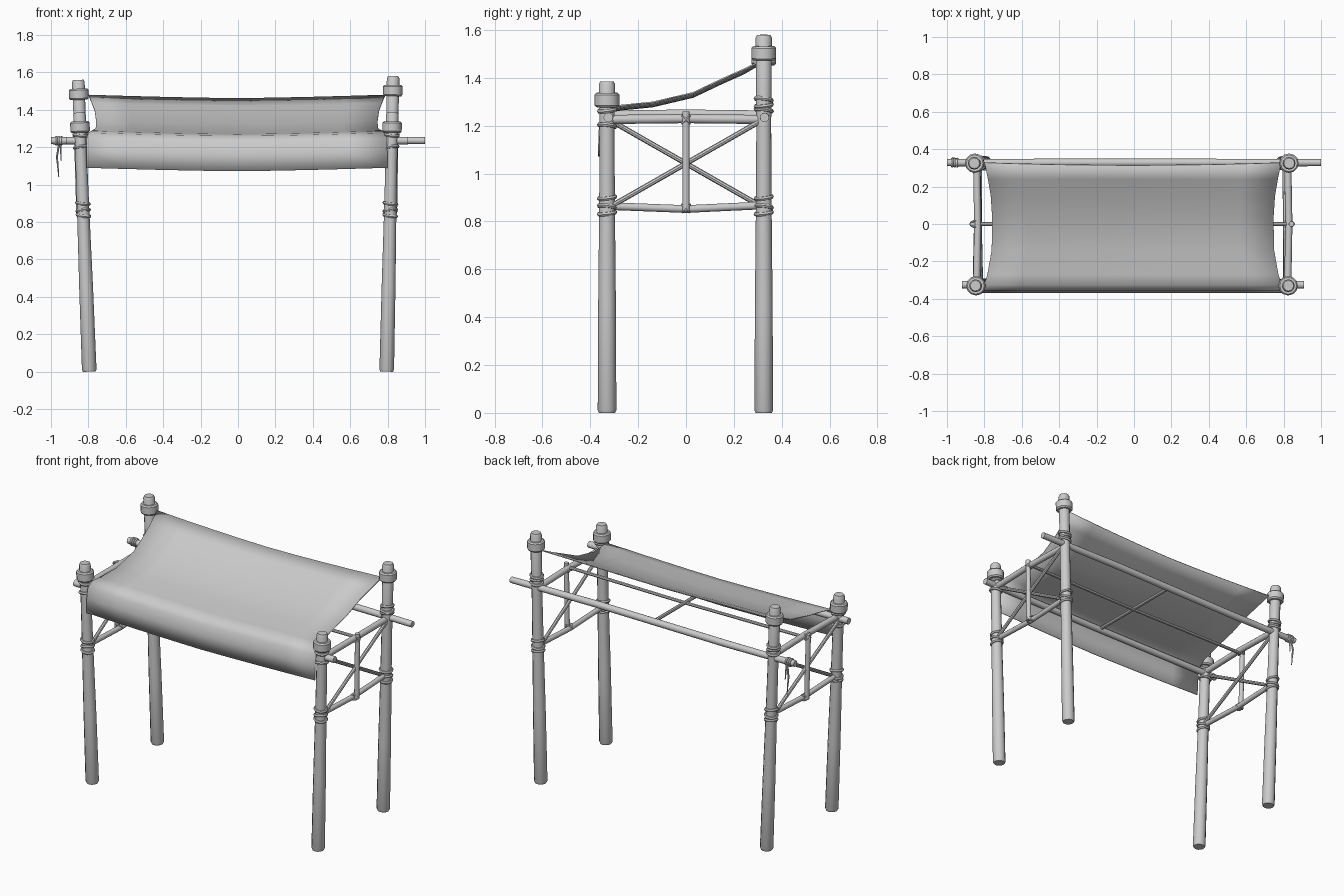
import bpy
import bmesh
import math
from mathutils import Vector, Matrix

cube = bpy.data.objects.get("Cube")
if cube:
    bpy.data.objects.remove(cube)

grey = bpy.data.materials.new("plain grey")
grey.use_nodes = True
grey.diffuse_color = (0.6, 0.6, 0.6, 1)
grey.node_tree.nodes["Principled BSDF"].inputs["Base Color"].default_value = (0.6, 0.6, 0.6, 1)


def finish(name, bm):
    """Turn a bmesh into a smooth shaded object."""
    bmesh.ops.recalc_face_normals(bm, faces=bm.faces)
    mesh = bpy.data.meshes.new(name)
    bm.to_mesh(mesh)
    bm.free()
    obj = bpy.data.objects.new(name, mesh)
    bpy.context.collection.objects.link(obj)
    mesh.materials.append(grey)
    bpy.ops.object.select_all(action='DESELECT')
    obj.select_set(True)
    bpy.context.view_layer.objects.active = obj
    bpy.ops.object.shade_smooth_by_angle(angle=math.radians(40))
    return obj


def tube(name, points, radii, sides=12):
    """Loft round sections along a path, with closed ends."""
    pts = [Vector(p) for p in points]
    if not isinstance(radii, (list, tuple)):
        radii = [radii] * len(pts)
    bm = bmesh.new()
    rings = []
    for i, (p, r) in enumerate(zip(pts, radii)):
        along = pts[min(i + 1, len(pts) - 1)] - pts[max(i - 1, 0)]
        turn = along.to_track_quat('Z', 'Y')
        rings.append([bm.verts.new(p + turn @ Vector((r * math.cos(a), r * math.sin(a), 0)))
                      for a in (math.tau * k / sides for k in range(sides))])
    for lower, upper in zip(rings, rings[1:]):
        for k in range(sides):
            n = (k + 1) % sides
            bm.faces.new((lower[k], lower[n], upper[n], upper[k]))
    bm.faces.new(rings[0])
    bm.faces.new(rings[-1])
    return finish(name, bm)


def rope_ring(name, centre, radius, axis=(0, 0, 1), thick=0.009):
    """One turn of rope around a pole."""
    bm = bmesh.new()
    turn = Vector(axis).to_track_quat('Z', 'Y')
    around, section = 14, 6
    grid = []
    for i in range(around):
        a = math.tau * i / around
        row = []
        for j in range(section):
            b = math.tau * j / section
            d = radius + thick * math.cos(b)
            local = Vector((d * math.cos(a), d * math.sin(a), thick * math.sin(b)))
            row.append(bm.verts.new(Vector(centre) + turn @ local))
        grid.append(row)
    for i in range(around):
        for j in range(section):
            a, b = (i + 1) % around, (j + 1) % section
            bm.faces.new((grid[i][j], grid[a][j], grid[a][b], grid[i][b]))
    return finish(name, bm)


# Leaning posts with collars and rope lashings
def post_x(side, z):
    return side * (0.795 + 0.03 * z) - 0.008 * z


def post(side, y, top, label):
    def at(z):
        return (post_x(side, z), y, z)
    heights = [0, 0.012, 0.45, 0.85, 1.2, top - 0.012, top]
    tube(label + "_post", [at(z) for z in heights],
         [0.034, 0.039, 0.037, 0.033, 0.031, 0.034, 0.028])
    c = top - 0.077
    tube(label + "_collar", [at(c + d) for d in (-0.03, -0.022, 0.022, 0.03)],
         [0.045, 0.052, 0.052, 0.045])
    turns = [0.835, 0.862, 0.9] + ([1.265, 1.285, 1.31] if y > 0 else [1.2, 1.265])
    for i, z in enumerate(turns):
        tilt = 0.12 * (-1) ** i
        rope_ring(label + "_lashing", at(z), 0.034, (tilt, -tilt, 1))


for side, word in ((1, "left"), (-1, "right")):
    post(side, -0.33, 1.385, "front_" + word)
    post(side, 0.325, 1.58 if side > 0 else 1.56, "rear_" + word)

# Long rails and the middle grid
tube("rear_rail", [(-1, 0.328, 1.235), (-0.5, 0.328, 1.232), (0.4, 0.328, 1.24), (1, 0.328, 1.235)],
     [0.019, 0.021, 0.021, 0.019])
tube("front_rail", [(-0.92, -0.325, 1.235), (0, -0.325, 1.232), (0.91, -0.325, 1.235)], 0.02)
tube("middle_rail", [(-0.85, 0, 1.235), (0, 0, 1.228), (0.84, 0, 1.235)], 0.01, 8)
tube("cross_rail", [(0, -0.33, 1.235), (0, 0.33, 1.235)], 0.011, 8)

# Braced side frames
for side, word in ((1, "left"), (-1, "right")):
    high, low = post_x(side, 1.23), post_x(side, 0.86)
    lift = 1.226 if side > 0 else 1.245
    tube(word + "_upper_bar", [(high, -0.34, lift), (high + 0.006, 0, lift + 0.004), (high, 0.34, lift)], 0.019)
    tube(word + "_lower_bar", [(low, -0.34, 0.865), (low, 0, 0.852), (low, 0.34, 0.868)], 0.016)
    tube(word + "_upright", [(low + side * 0.022, 0, 0.845), (high + side * 0.02, 0, 1.26)], 0.015)
    for end in (1, -1):
        shift = 0.01 * end
        tube(word + "_brace", [(low + shift, -0.32 * end, 0.86), (high + shift, 0.32 * end, 1.225)], 0.011, 8)
    for x, z in ((low, 0.855), (high, lift)):
        for end in (1, -1):
            rope_ring(word + "_joint_rope", (x + side * 0.01, 0, z), 0.022, (0, 1, end), 0.006)

# Rope tied on the end of the rear rail
for x in (-0.972, -0.958, -0.944):
    rope_ring("rail_rope", (x, 0.328, 1.235), 0.02, (1, 0, 0), 0.007)
tube("hanging_rope", [(-0.955, 0.345, 1.23), (-0.968, 0.352, 1.15), (-0.958, 0.352, 1.04)],
     [0.006, 0.006, 0.003], 6)
tube("short_hanging_rope", [(-0.95, 0.345, 1.23), (-0.945, 0.352, 1.13)], [0.006, 0.003], 6)

# Sagging cloth: y, z and half width from the rear edge to the hanging front edge
profile = [(0.328, 1.478, 0.793), (0.24, 1.435, 0.775), (0.15, 1.395, 0.76), (0.03, 1.338, 0.752),
           (-0.14, 1.298, 0.755), (-0.27, 1.285, 0.778), (-0.325, 1.275, 0.795),
           (-0.352, 1.245, 0.803), (-0.362, 1.18, 0.804), (-0.365, 1.09, 0.804)]
bm = bmesh.new()
columns = 8
rows = []
for y, z, half in profile:
    row = []
    for i in range(columns + 1):
        u = 2 * i / columns - 1
        sag = 0.018 * (1 - abs(u) ** 1.4)
        pull = 0.014 * (1 - u * u) if y > 0.3 else 0
        row.append(bm.verts.new((u * half - 0.006, y - pull, z - sag)))
    rows.append(row)
for upper, lower in zip(rows, rows[1:]):
    for i in range(columns):
        bm.faces.new((upper[i], lower[i], lower[i + 1], upper[i + 1]))
cloth = finish("cloth_canopy", bm)
thickness = cloth.modifiers.new("thickness", 'SOLIDIFY')
thickness.thickness = 0.006
thickness.offset = 0
